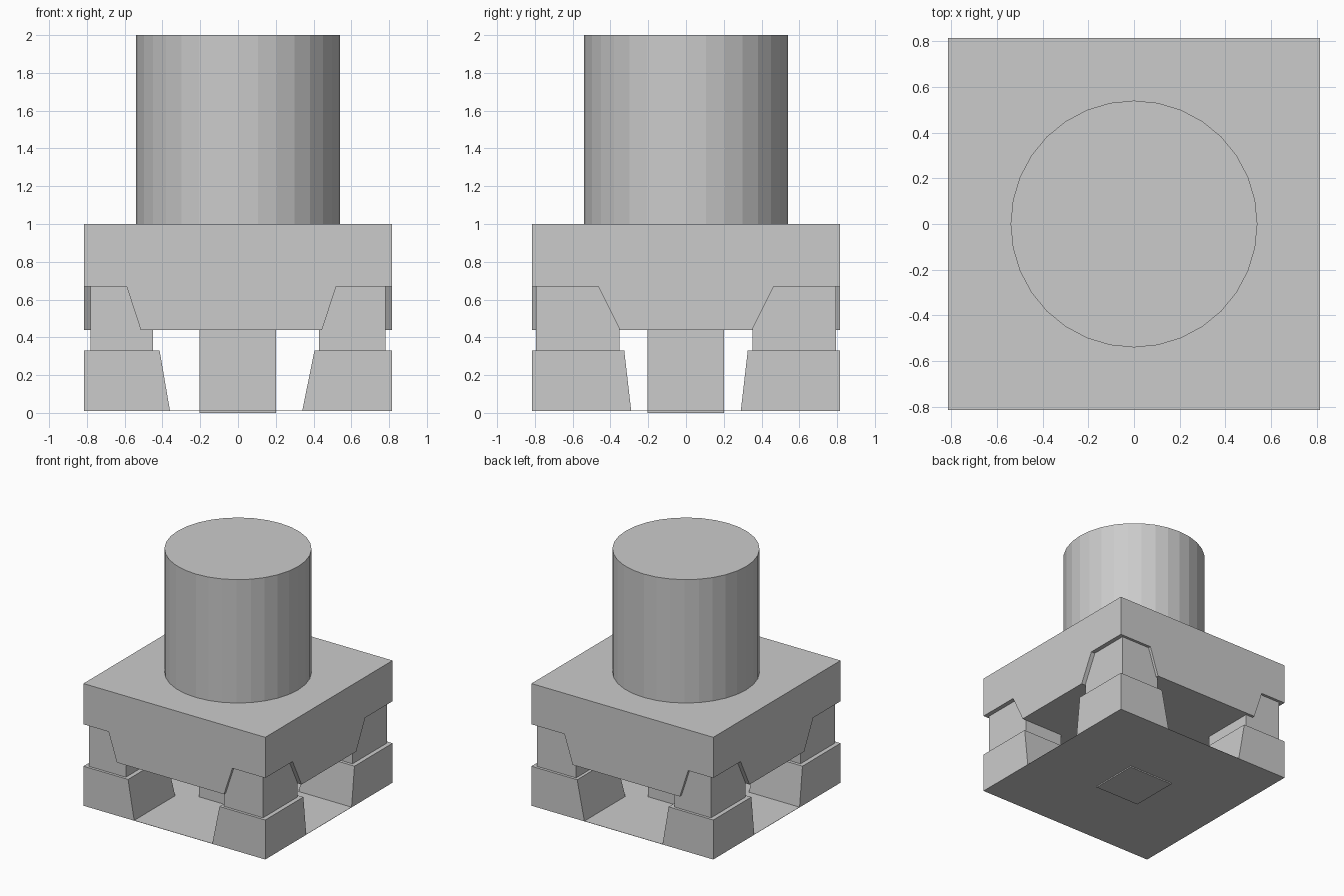
import bpy
import bmesh

cube = bpy.data.objects.get("Cube")
if cube:
    bpy.data.objects.remove(cube, do_unlink=True)

# One plain grey
grey = bpy.data.materials.new("plain grey")
grey.use_nodes = True
colour = (0.6, 0.6, 0.6, 1)
grey.diffuse_color = colour
grey.node_tree.nodes["Principled BSDF"].inputs["Base Color"].default_value = colour


def add_object(name, bm):
    bmesh.ops.recalc_face_normals(bm, faces=bm.faces)
    mesh = bpy.data.meshes.new(name)
    bm.to_mesh(mesh)
    bm.free()
    mesh.materials.append(grey)
    obj = bpy.data.objects.new(name, mesh)
    bpy.context.scene.collection.objects.link(obj)
    return obj


def tapered_box(name, x_low, y_low, z_range, x_high=None, y_high=None):
    """Box from (min, max) ranges; the top may have its own ranges."""
    bm = bmesh.new()
    bmesh.ops.create_cube(bm, size=2)
    for v in bm.verts:
        top = v.co.z > 0
        xs = x_high if top and x_high else x_low
        ys = y_high if top and y_high else y_low
        v.co = (xs[v.co.x > 0], ys[v.co.y > 0], z_range[top])
    return add_object(name, bm)


def span(sign, inner, outer):
    return tuple(sorted((sign * inner, sign * outer)))


HALF = 0.815
FLOOR, FOOT_TOP, BLOCK_BOTTOM, NOTCH_TOP = 0.01, 0.33, 0.44, 0.67

# Floor, central stem and upper block
tapered_box("floor_plate", (-HALF, HALF), (-HALF, HALF), (FLOOR, FLOOR + 0.002))
tapered_box("central_stem", (-0.205, 0.2), (-0.205, 0.2), (0, BLOCK_BOTTOM + 0.01))
block = tapered_box("upper_block", (-HALF, HALF), (-HALF, HALF), (BLOCK_BOTTOM, 1.0))

# Four corners: tapered foot, post and the notch that receives the post
for x_name, sx in (("right", -1), ("left", 1)):
    # inner x of foot bottom, foot top, post, notch top
    foot_b, foot_t, post_x, notch_x = (0.36, 0.415, 0.45, 0.59) if sx < 0 else (0.34, 0.405, 0.43, 0.52)
    for y_name, sy in (("front", -1), ("back", 1)):
        corner = y_name + "_" + x_name
        tapered_box(corner + "_foot",
                    span(sx, foot_b, HALF), span(sy, 0.29, HALF), (FLOOR, FOOT_TOP),
                    span(sx, foot_t, HALF), span(sy, 0.327, HALF))
        tapered_box(corner + "_post",
                    span(sx, post_x, 0.78), span(sy, 0.352, 0.793), (FOOT_TOP, NOTCH_TOP + 0.01))
        # The cutter reaches as far below the block as the notch is high
        cutter = tapered_box(corner + "_notch_cutter",
                             span(sx, notch_x - 0.15, 1), span(sy, 0.235, 1),
                             (2 * BLOCK_BOTTOM - NOTCH_TOP, NOTCH_TOP),
                             span(sx, notch_x, 1), span(sy, 0.465, 1))
        cutter.hide_render = True
        notch = block.modifiers.new("notch", "BOOLEAN")
        notch.operation = "DIFFERENCE"
        notch.solver = "EXACT"
        notch.object = cutter
        bpy.context.view_layer.objects.active = block
        bpy.ops.object.modifier_apply(modifier=notch.name)
        bpy.data.objects.remove(cutter, do_unlink=True)

# Faceted cylinder on top
bm = bmesh.new()
bmesh.ops.create_cone(bm, cap_ends=True, segments=32, radius1=0.54, radius2=0.54, depth=1.0)
bmesh.ops.translate(bm, verts=bm.verts, vec=(0, 0, 1.5))
add_object("top_cylinder", bm)
